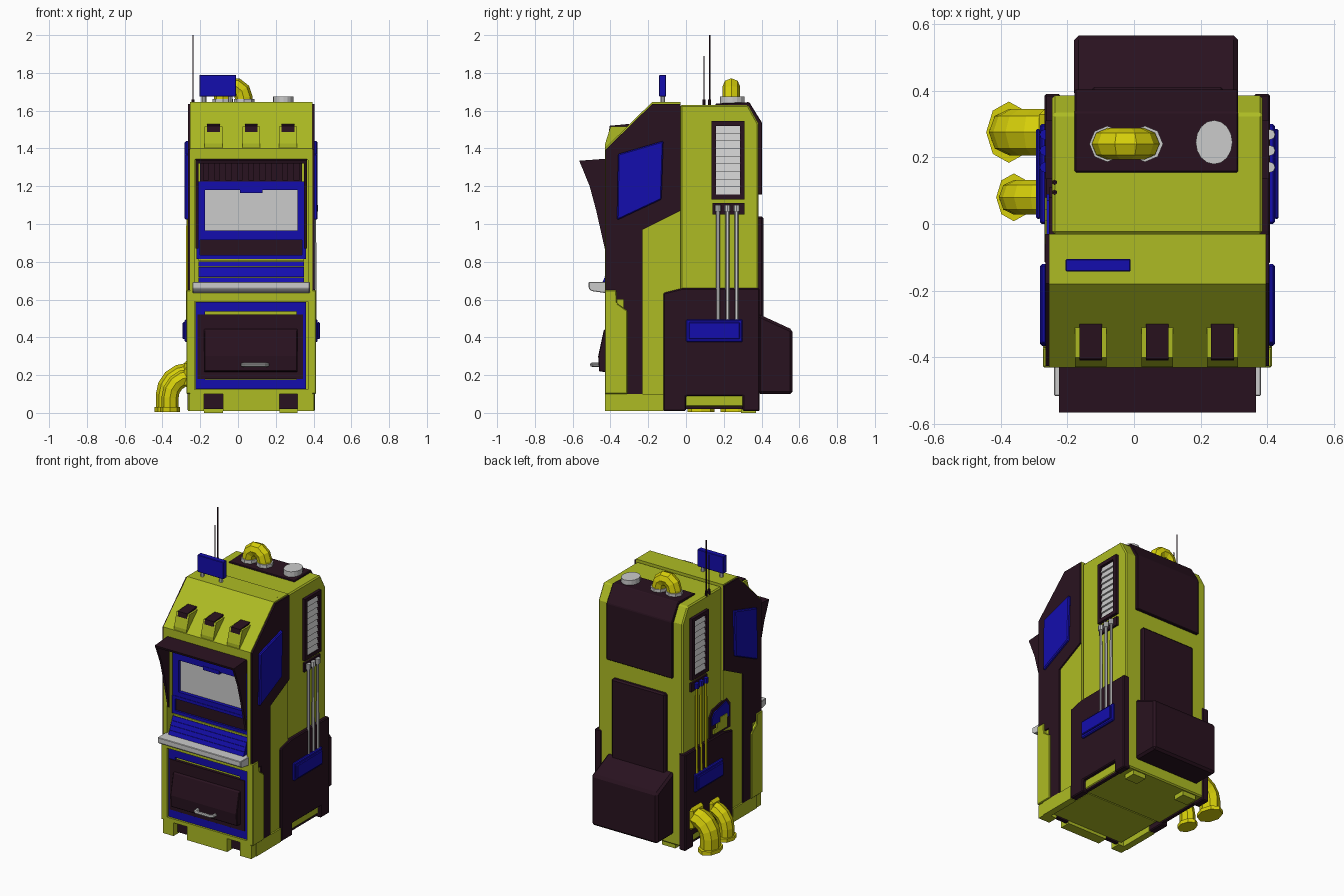
import bpy, bmesh, math

if "Cube" in bpy.data.objects:
    bpy.data.objects.remove(bpy.data.objects["Cube"])

def material(name, c):
    m = bpy.data.materials.new(name)
    m.diffuse_color = (*c, 1)
    m.use_nodes = True
    m.node_tree.nodes["Principled BSDF"].inputs["Base Color"].default_value = m.diffuse_color
    return m

LIME = material("lime", (0.42, 0.50, 0.017))
DARK = material("dark", (0.022, 0.006, 0.014))
BLUE = material("blue", (0.007, 0.004, 0.42))
PIPE = material("pipe_yellow", (0.68, 0.63, 0.003))
CX = 0.07  # mid-plane of the cabinet


def finish(ob, mat, bevel=0):
    if mat:
        ob.data.materials.append(mat)
    if bevel:
        b = ob.modifiers.new("bevel", 'BEVEL')
        b.width, b.segments, b.limit_method = bevel, 1, 'ANGLE'
    return ob


def prism(name, pts, x0, x1, mat=None, bevel=0):
    """Extrude a (y, z) profile along x."""
    bm = bmesh.new()
    f = bm.faces.new([bm.verts.new((x0, y, z)) for y, z in pts])
    r = bmesh.ops.extrude_face_region(bm, geom=[f])
    for v in r["geom"]:
        if isinstance(v, bmesh.types.BMVert):
            v.co.x = x1
    bmesh.ops.recalc_face_normals(bm, faces=bm.faces)
    me = bpy.data.meshes.new(name)
    bm.to_mesh(me)
    bm.free()
    ob = bpy.data.objects.new(name, me)
    bpy.context.collection.objects.link(ob)
    return finish(ob, mat, bevel)


def box(name, x, y, z, mat=None, bevel=0):
    return prism(name, [(y[0], z[0]), (y[1], z[0]), (y[1], z[1]), (y[0], z[1])], x[0], x[1], mat, bevel)


def side(name, pts, s, d0, d1, mat=None, bevel=0):
    """Profile on one flank, d measured outward from the mid-plane."""
    return prism(name, pts, CX + s * d0, CX + s * d1, mat, bevel)


def rect(y0, y1, z0, z1):
    return [(y0, z0), (y1, z0), (y1, z1), (y0, z1)]


def frame(name, x, y, z, w, mat):
    """Rectangular border facing the front."""
    box(name + "_left", (x[0], x[0] + w), y, z, mat)
    box(name + "_right", (x[1] - w, x[1]), y, z, mat)
    box(name + "_top", (x[0] + w, x[1] - w), y, (z[1] - w, z[1]), mat)
    box(name + "_bottom", (x[0] + w, x[1] - w), y, (z[0], z[0] + w), mat)


def tube(name, path, r, mat=None, res=2, ystretch=1):
    """Faceted tube along a path."""
    cu = bpy.data.curves.new(name, 'CURVE')
    cu.dimensions, cu.bevel_depth, cu.bevel_resolution, cu.use_fill_caps = '3D', r, res, True
    sp = cu.splines.new('POLY')
    sp.points.add(len(path) - 1)
    yc = path[0][1]
    for p, c in zip(sp.points, path):
        p.co = (*c, 1)
    sp.use_smooth = False
    ob = bpy.data.objects.new(name, cu)
    bpy.context.collection.objects.link(ob)
    bpy.ops.object.select_all(action='DESELECT')
    ob.select_set(True)
    bpy.context.view_layer.objects.active = ob
    bpy.ops.object.convert(target='MESH')
    ob = bpy.context.view_layer.objects.active
    for v in ob.data.vertices:
        v.co.y = yc + (v.co.y - yc) * ystretch
    return finish(ob, mat)


def disc(name, x, y, z0, z1, r, mat=None, n=8, ystretch=1):
    bpy.ops.mesh.primitive_cylinder_add(vertices=n, radius=r, depth=z1 - z0, location=(x, y, (z0 + z1) / 2))
    ob = bpy.context.object
    ob.name = name
    ob.scale.y = ystretch
    return finish(ob, mat)


# Cabinet: front core with screen and door recesses, then back body
prism("front_core", [(-.43, .1), (-.43, .125), (-.405, .125), (-.405, .59), (-.43, .59), (-.43, .65), (-.33, .65),
                     (-.33, 1.34), (-.43, 1.34), (-.43, 1.40), (-.18, 1.645), (-.03, 1.645), (-.03, .1)],
      -.23, .37, LIME)
prism("back_body", [(-.03, .03), (.385, .03), (.385, 1.53), (.33, 1.63), (-.03, 1.63)], -.245, .385, LIME, .008)
box("underside", (-.2, .34), (-.38, -.03), (.03, .1), LIME)

# Feet and skirt with dark notches
for i, x in enumerate([(-.26, -.18), (-.08, .22), (.315, .4)]):
    box(f"front_skirt_{i}", x, (-.43, -.36), (.01, .1), LIME)
for i, x in enumerate([(-.18, -.08), (.22, .315)]):
    box(f"front_notch_{i}", x, (-.385, -.36), (.02, .1), DARK)
    box(f"rear_foot_{i}", (x[0], x[1]), (.29, .37), (0, .03), LIME)

CAB = [(-.43, .1), (-.43, 1.40), (-.18, 1.645), (-.03, 1.645), (-.03, .1)]
for s, tag in ((1, "right"), (-1, "left")):
    # Side walls and armour
    side("side_wall_" + tag, CAB, s, .3, .325, LIME)
    side("side_dark_panel_" + tag, [(-.425, .6), (-.425, 1.395), (-.178, 1.636), (-.03, 1.636), (-.03, 1.07),
                                    (-.23, .97), (-.23, .1), (-.33, .1), (-.33, .6)], s, .325, .335, DARK)
    side("lower_front_guard_" + tag, [(-.43, .1), (-.43, .65), (-.37, .65), (-.365, .58), (-.31, .54), (-.31, .1)],
         s, .32, .343, LIME, .004)
    side("side_skirt_" + tag, rect(-.38, -.12, .01, .1), s, .29, .335, LIME)
    side("side_window_" + tag, [(-.36, 1.37), (-.12, 1.44), (-.13, 1.13), (-.365, 1.02)], s, .33, .352, BLUE, .006)
    side("lower_side_box_" + tag, [(-.12, .1), (-.12, .635), (-.02, .66), (.39, .66), (.39, .01), (.3, .01),
                                   (.3, .09), (0, .09), (0, .01), (-.12, .01)], s, .29, .338, DARK, .006)
    side("side_notch_" + tag, rect(0, .3, .02, .1), s, .29, .31, DARK)
    side("junction_box_" + tag, rect(0, .3, .375, .495), s, .33, .352, BLUE, .006)
    side("junction_lid_" + tag, rect(.015, .285, .39, .48), s, .35, .363, BLUE, .004)
    # Louvred vent
    for i, r in enumerate([(.135, .16, 1.13, 1.545), (.285, .31, 1.13, 1.545),
                           (.16, .285, 1.13, 1.155), (.16, .285, 1.52, 1.545)]):
        side(f"vent_frame_{tag}_{i}", rect(*r), s, .31, .335, DARK)
    for i in range(9):
        z = 1.155 + i * .0406
        prism(f"vent_slat_{tag}_{i}", rect(.16, .285, z, z + .0406), CX + s * .31, CX + s * .318)
        sl = side(f"vent_louvre_{tag}_{i}", rect(.16, .285, z, z + .0406), s, .315, .33)
        for v in sl.data.vertices:
            if abs(v.co.x - CX) > .322 and v.co.z > z + .02:
                v.co.x = CX + s * .318
    # Three conduits with bracket
    side("conduit_bracket_" + tag, rect(.14, .31, 1.05, 1.11), s, .31, .328, DARK)
    for i, y in enumerate((.17, .22, .268)):
        x = CX + s * .337
        tube(f"conduit_{tag}_{i}", [(CX + s * .31, y, 1.085), (x, y, 1.08), (x, y, .48)], .01,
             None if s > 0 else PIPE, 1)
        disc(f"conduit_collar_{tag}_{i}", x, y, 1.065, 1.1, .016, None if s > 0 else BLUE)
    # Visor wing
    side("visor_wing_" + tag, [(-.43, .87), (-.475, 1.07), (-.51, 1.2), (-.565, 1.335), (-.43, 1.335)],
         s, .28, .295, DARK)

# Visor hood and ribbed light bar under it
prism("visor_hood", [(-.43, 1.345), (-.565, 1.335), (-.56, 1.32), (-.43, 1.325)], CX - .295, CX + .295, DARK)
box("light_bar", (-.2, .34), (-.38, -.33), (1.225, 1.325), DARK)
for i in range(9):
    x = -.185 + i * .06
    box(f"light_bar_rib_{i}", (x, x + .03), (-.395, -.38), (1.23, 1.32), DARK)

# Screen with frame
box("screen", (-.18, .32), (-.36, -.33), (.96, 1.2))
frame("screen_frame", (-.22, .36), (-.385, -.33), (.92, 1.225), .045, BLUE)
prism("screen_tab", [(-.388, 1.165), (-.36, 1.165), (-.36, 1.19), (-.388, 1.19)], .01, .13, BLUE)

# Dark instrument strip and slatted console
box("instrument_strip", (-.2, .34), (-.375, -.33), (.835, .925), DARK)
frame("instrument_frame", (-.22, .36), (-.388, -.33), (.815, .935), .02, BLUE)
box("console_line", (-.21, .35), (-.395, -.33), (.803, .815), LIME)
for i in range(4):
    z, y = .775 - i * .028, -.395 - i * .012
    prism(f"console_slat_{i}", [(-.33, z), (y - .012, z), (y, z + .026), (-.33, z + .026)], -.21, .35, BLUE)

# Grey shelf
prism("shelf", [(-.43, .635), (-.50, .645), (-.515, .66), (-.515, .692), (-.38, .692), (-.38, .635)], -.24, .38, None, .003)

# Lower door
frame("door_frame", (-.225, .36), (-.42, -.4), (.127, .588), .05, BLUE)
box("door_panel", (-.215, .345), (-.425, -.4), (.18, .52), DARK)
prism("door", [(-.42, .215), (-.46, .22), (-.465, .30), (-.435, .44), (-.42, .445)], -.18, .315, DARK, .004)
tube("door_handle", [(.025, -.46, .255), (.025, -.488, .255), (.04, -.498, .255), (.14, -.498, .255),
                     (.155, -.488, .255), (.155, -.46, .255)], .011)

# Three scoops on the sloped brow
for i, x in enumerate((-.13, .07, .265)):
    prism(f"scoop_base_{i}", [(-.428, 1.40), (-.428, 1.425), (-.40, 1.515), (-.31, 1.517)], x - .047, x + .047, LIME)
    prism(f"scoop_{i}", [(-.36, 1.42), (-.418, 1.42), (-.404, 1.52), (-.30, 1.53)], x - .034, x + .034, DARK)

# Back: wrapped upper cover, middle panel and sloped box
prism("upper_back_cover", [(.155, 1.6), (.155, 1.638), (.335, 1.645), (.403, 1.535), (.403, 1.155), (.37, 1.155),
                           (.37, 1.5), (.31, 1.6)], -.178, .312, DARK, .004)
box("middle_back_panel", (-.13, .27), (.37, .41), (.5, 1.04), DARK, .01)
prism("rear_box", [(.38, .1), (.565, .1), (.565, .44), (.38, .525)], -.18, .312, DARK, .014)

# Roof: pipe loop, vent cap, sign, antennas
arc = [(-.025 - .055 * math.cos(a), .24, 1.67 + .06 * math.sin(a)) for a in [math.pi * k / 5 for k in range(6)]]
tube("roof_pipe", [(-.08, .24, 1.64)] + arc + [(.03, .24, 1.64)], .047, PIPE)
for i, x in enumerate((-.08, .033)):
    disc(f"roof_pipe_flange_{i}", x, .24, 1.635, 1.662, .054)
disc("roof_vent", .24, .245, 1.635, 1.675, .055, None, 16, 1.2)
box("roof_sign", (-.205, -.01), (-.142, -.105), (1.675, 1.79), BLUE, .003)
for i, x in enumerate((-.18, -.04)):
    disc(f"sign_post_{i}", x, -.122, 1.64, 1.68, .012)
for i, (y, z, r) in enumerate(((.125, 2.0, .004), (.095, 1.89, .003))):
    disc(f"antenna_{i}", -.238, y, 1.6, z, r, DARK, 6)
    disc(f"antenna_base_{i}", -.238, y, 1.62, 1.66, .008, DARK, 6)

# Left side: two elbow pipes
for i, (y, x, r, z) in enumerate(((.275, -.375, .06, .205), (.08, -.36, .045, .19))):
    R = .11
    bend = [(x + R - R * math.sin(a), y, z - R + R * math.cos(a)) for a in [math.pi / 2 * k / 4 for k in range(5)]]
    tube(f"elbow_{i}", [(-.23, y, z)] + bend + [(x, y, .01)], r, PIPE, 2, 1.15)
    disc(f"elbow_flange_{i}", x, y, .005, .03, r + .008, PIPE, 8, 1.35)
    box(f"elbow_collar_{i}", (-.285, -.24), (y - r - .015, y + r + .015), (z - r - .02, z + r + .02), PIPE, .03)

# Left side: small dispenser with steps
side("dispenser_back", [(-.11, .66), (-.11, .82), (-.07, .87), (.08, .84), (.11, .8), (.11, .66)], -1, .31, .325, DARK)
side("dispenser_plate", [(-.09, .74), (-.09, .81), (-.06, .85), (.07, .82), (.09, .79), (.09, .74)], -1, .32, .332, BLUE)
for i in range(3):
    side(f"dispenser_step_{i}", rect(-.06, .08 - i * .035, .68 + i * .03, .71 + i * .03), -1, .32, .336, LIME)
